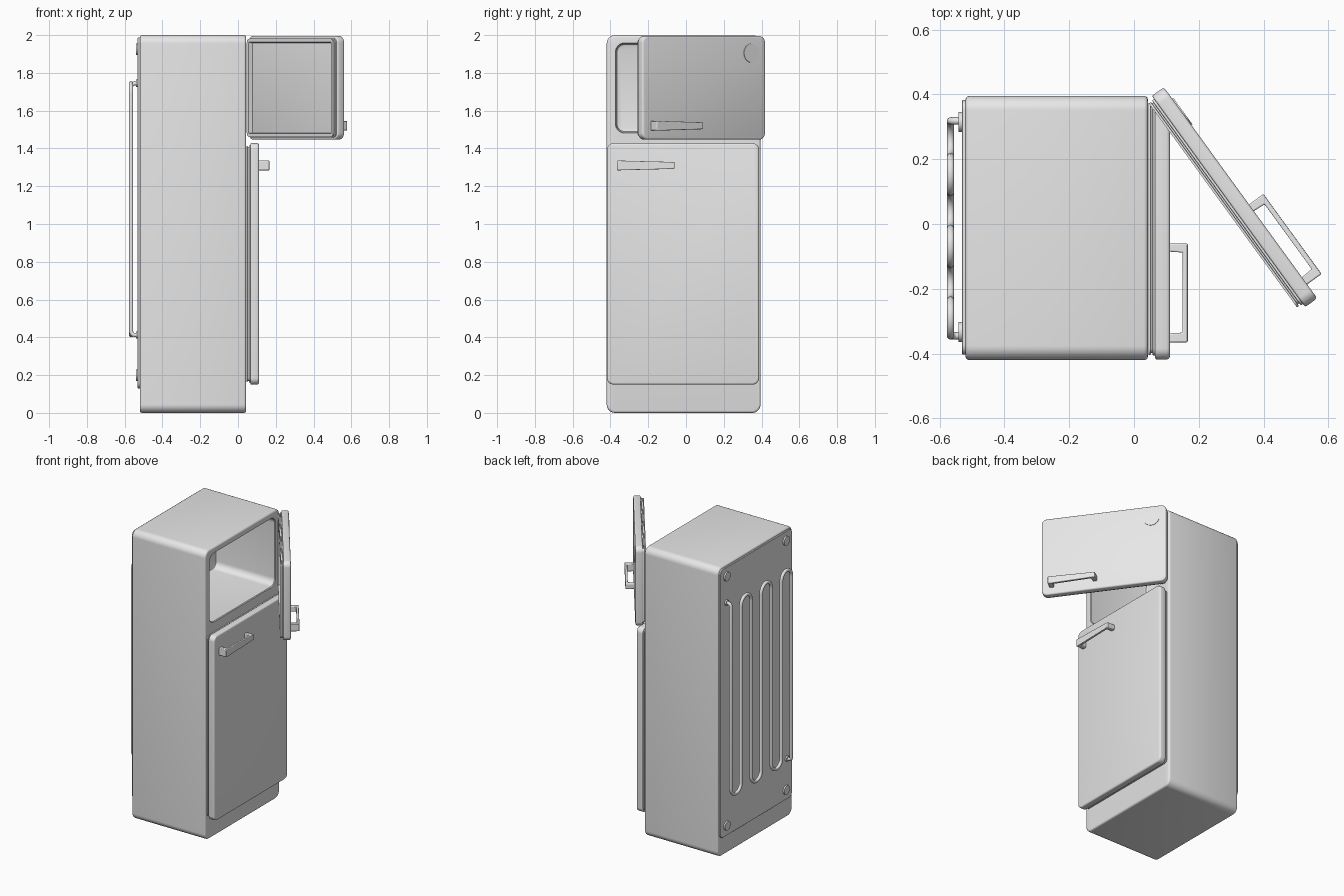
import bpy, bmesh, math
from mathutils import Matrix, Vector

if "Cube" in bpy.data.objects:
    bpy.data.objects.remove(bpy.data.objects["Cube"])

grey = bpy.data.materials.new("light_grey")
grey.diffuse_color = (0.8, 0.8, 0.8, 1)
grey.use_nodes = True
grey.node_tree.nodes["Principled BSDF"].inputs["Base Color"].default_value = grey.diffuse_color


def finish(name, bm, angle=35):
    bmesh.ops.recalc_face_normals(bm, faces=bm.faces)
    me = bpy.data.meshes.new(name)
    bm.to_mesh(me)
    bm.free()
    ob = bpy.data.objects.new(name, me)
    bpy.context.collection.objects.link(ob)
    me.materials.append(grey)
    bpy.ops.object.select_all(action='DESELECT')
    ob.select_set(True)
    bpy.context.view_layer.objects.active = ob
    bpy.ops.object.shade_smooth_by_angle(angle=math.radians(angle))
    return ob


def outline(x, box, r, inset=0.0, n=8):
    """Rounded rectangle in the YZ plane at depth x."""
    y0, y1, z0, z1 = box
    pts = []
    rr = max(r - inset, 0.002)
    for i, (sy, sz) in enumerate(((1, 1), (0, 1), (0, 0), (1, 0))):
        cy = y1 - inset - rr if sy else y0 + inset + rr
        cz = z1 - inset - rr if sz else z0 + inset + rr
        for k in range(n + 1):
            a = math.pi / 2 * (i + k / n)
            pts.append((x, cy + rr * math.cos(a), cz + rr * math.sin(a)))
    return pts


def loft(name, box, r, steps, ring=False):
    """Join rounded outlines given as (x, inset); ring closes the section on itself."""
    bm = bmesh.new()
    loops = [[bm.verts.new(p) for p in outline(x, box, r, i)] for x, i in steps]
    pairs = list(zip(loops, loops[1:])) + ([(loops[-1], loops[0])] if ring else [])
    for a, b in pairs:
        for k in range(len(a)):
            j = (k + 1) % len(a)
            bm.faces.new((a[k], a[j], b[j], b[k]))
    if not ring:
        bm.faces.new(loops[0])
        bm.faces.new(loops[-1])
    return finish(name, bm)


def edge(x, d, b, outward):
    """Rounded edge steps of size b; d is the x direction the solid ends in."""
    s = [(x - d * b * (1 - math.sin(t)), b * (1 - math.cos(t)))
         for t in (0, math.pi / 6, math.pi / 3, math.pi / 2)]
    return s if outward else s[::-1]


def disc(name, x, y, z, r, depth):
    """Round plate facing along x."""
    bm = bmesh.new()
    m = Matrix.Translation((x, y, z)) @ Matrix.Rotation(math.pi / 2, 4, 'Y')
    bmesh.ops.create_cone(bm, cap_ends=True, segments=32, radius1=r, radius2=r,
                          depth=depth, matrix=m)
    return finish(name, bm)


def handle(name, z):
    """Bracket handle, taller at the free end of the door."""
    prof = [(0.105, -0.365), (0.166, -0.365), (0.166, -0.06), (0.105, -0.06),
            (0.105, -0.085), (0.150, -0.088), (0.150, -0.335), (0.105, -0.338)]
    bm = bmesh.new()
    half = lambda y: 0.018 + 0.008 * (-0.06 - y) / 0.305
    lo = [bm.verts.new((x, y, z - half(y))) for x, y in prof]
    hi = [bm.verts.new((x, y, z + half(y))) for x, y in prof]
    for i in range(8):
        j = (i + 1) % 8
        bm.faces.new((lo[i], lo[j], hi[j], hi[i]))
    for v in (lo, hi):          # caps as post, bar, post
        bm.faces.new((v[0], v[1], v[6], v[7]))
        bm.faces.new((v[1], v[2], v[5], v[6]))
        bm.faces.new((v[2], v[3], v[4], v[5]))
    ob = finish(name, bm)
    bev = ob.modifiers.new("soft_edges", 'BEVEL')
    bev.width, bev.segments = 0.004, 2
    return ob


def door(prefix, z0, z1, handle_z):
    """Door slab, grooved gasket frame and handle in the closed position."""
    box = (-0.418, 0.387, z0, z1)
    slab = loft(prefix + "_door", box, 0.035,
                edge(0.065, -1, 0.006, True)[::-1] + edge(0.111, 1, 0.01, True))
    gasket = loft(prefix + "_gasket", box, 0.035,
                  [(0.044, 0.014), (0.051, 0.014), (0.052, 0.02), (0.057, 0.02),
                   (0.058, 0.012), (0.066, 0.012), (0.066, 0.036), (0.044, 0.032)], ring=True)
    return [slab, gasket, handle(prefix + "_handle", handle_z)]


# Cabinet with open freezer compartment, one continuous shell
body_box, cave_box = (-0.42, 0.395, 0.0, 2.0), (-0.37, 0.345, 1.485, 1.955)
bm = bmesh.new()
loops = [outline(x, body_box, 0.045, i)
         for x, i in edge(-0.52, -1, 0.012, True)[::-1] + edge(0.043, 1, 0.012, True)]
loops += [outline(x, cave_box, 0.045, i)
          for x, i in ((0.043, -0.004), (0.038, 0), (-0.39, 0), (-0.405, 0.005), (-0.41, 0.018))]
loops = [[bm.verts.new(p) for p in l] for l in loops]
for a, b in zip(loops, loops[1:]):
    for k in range(len(a)):
        j = (k + 1) % len(a)
        bm.faces.new((a[k], a[j], b[j], b[k]))
bm.faces.new(loops[0])
bm.faces.new(loops[-1])
finish("cabinet", bm)

# Lower door, closed
door("lower", 0.15, 1.428, 1.31)

# Upper door, swung open about its hinge side
swing = (Matrix.Translation((0.055, 0.395, 0)) @ Matrix.Rotation(math.radians(36), 4, 'Z')
         @ Matrix.Translation((-0.065, -0.387, 0)))
parts = door("upper", 1.447, 1.995, 1.52)
parts.append(disc("round_badge", 0.112, 0.293, 1.905, 0.05, 0.006))
for ob in parts:
    ob.matrix_world = swing

# Back plate with four round fasteners
loft("back_plate", (-0.402, 0.382, 0.13, 1.987), 0.03,
     [(-0.531, 0.002), (-0.529, 0), (-0.515, 0)])
for y in (-0.333, 0.315):
    for z in (0.2, 1.925):
        disc("fastener", -0.534, y, z, 0.031, 0.014)

# Cooling coil: seven vertical runs joined by half-circle bends
n, y_a, y_b, lo, hi, xc = 7, 0.318, -0.345, 0.412, 1.745, -0.566
gap = (y_a - y_b) / (n - 1)
r = gap / 2
path = [(-0.525, y_a, hi), (xc + 0.018, y_a, hi), (xc + 0.005, y_a, hi - 0.005), (xc, y_a, hi - 0.018)]
for i in range(n - 1):
    y = y_a - gap * i
    s, zc = (-1, lo + r) if i % 2 == 0 else (1, hi - r)
    for k in range(11):
        a = math.pi * k / 10
        path.append((xc, y - r + r * math.cos(a), zc + s * r * math.sin(a)))
path += [(xc, y_b, lo + 0.018), (xc + 0.005, y_b, lo + 0.005), (xc + 0.018, y_b, lo), (-0.525, y_b, lo)]
cu = bpy.data.curves.new("cooling_coil", 'CURVE')
cu.dimensions = '3D'
cu.bevel_depth, cu.bevel_resolution = 0.0115, 3
sp = cu.splines.new('POLY')
sp.points.add(len(path) - 1)
for p, c in zip(sp.points, path):
    p.co = (*c, 1)
sp.use_smooth = True
cu.materials.append(grey)
bpy.context.collection.objects.link(bpy.data.objects.new("cooling_coil", cu))

# Coil end collars
for y, z in ((y_a, hi), (y_b, lo)):
    disc("coil_collar", -0.535, y, z, 0.019, 0.012)
